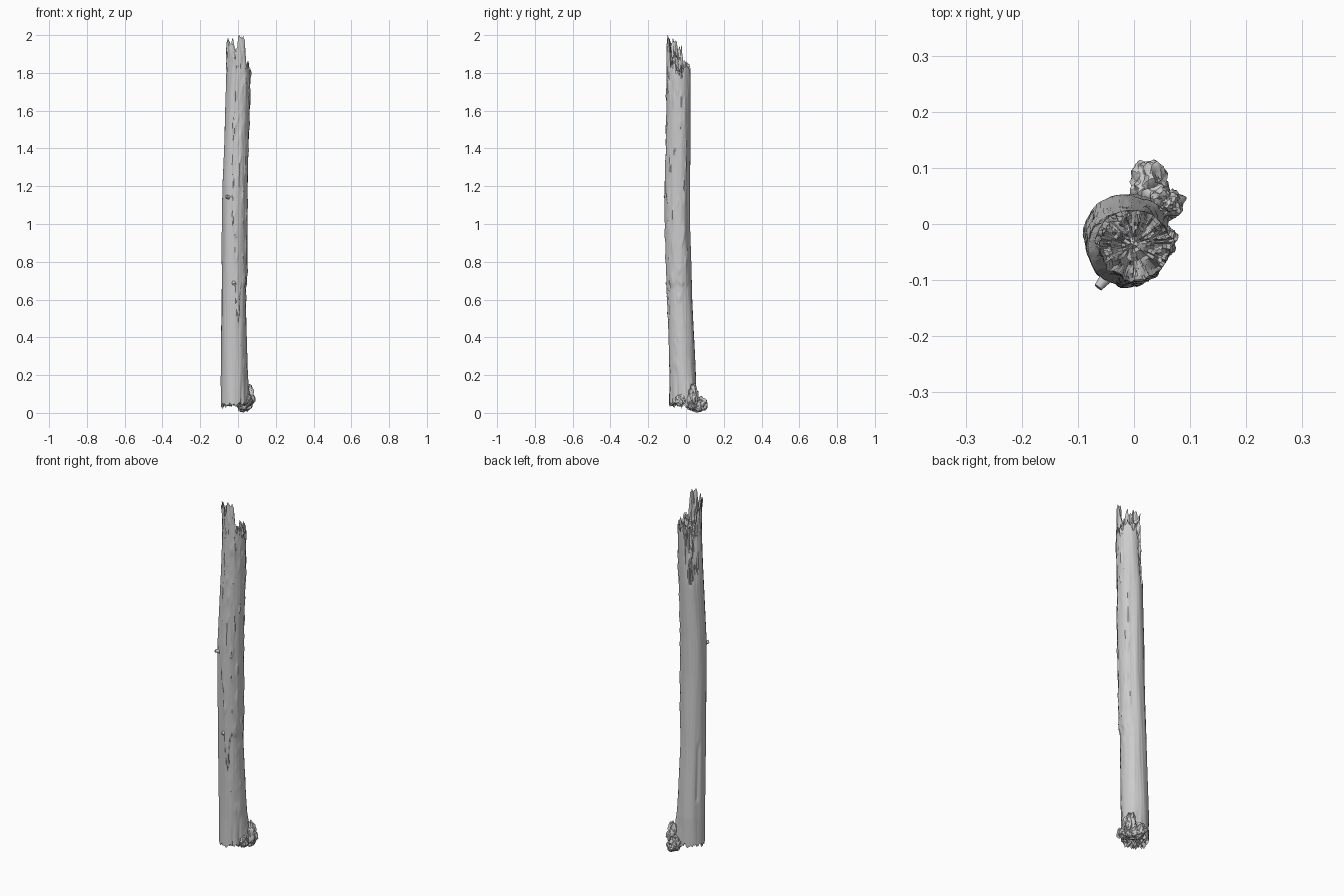
import bpy, bmesh, math, random
from mathutils import Vector, noise

random.seed(4)
if "Cube" in bpy.data.objects:
    bpy.data.objects.remove(bpy.data.objects["Cube"])

wood = bpy.data.materials.new("pale_grey_wood")
wood.use_nodes = True
wood.diffuse_color = (0.6, 0.6, 0.6, 1)
wood.node_tree.nodes["Principled BSDF"].inputs["Base Color"].default_value = wood.diffuse_color

SEG, RINGS, CAP = 96, 220, 9
# trunk axis: height, x, y, radius
AXIS = [(0, -.02, -.018, .070), (.2, -.02, -.018, .070), (.6, -.022, -.032, .065),
        (1, -.02, -.042, .064), (1.2, -.018, -.044, .064), (1.6, -.006, -.036, .062),
        (1.8, 0, -.036, .061), (2, -.004, -.038, .058)]
# broken rim: angle in degrees, height
RIM = [(-180, 1.93), (-140, 1.97), (-115, 1.96), (-98, 1.91), (-80, 1.98), (-55, 1.98),
       (-45, 1.86), (0, 1.80), (45, 1.84), (90, 1.80), (115, 1.70), (140, 1.72),
       (155, 1.87), (180, 1.93)]


def sample(table, t):
    """Linear interpolation in a sorted table."""
    for a, b in zip(table, table[1:]):
        if t <= b[0]:
            f = max(0, (t - a[0]) / (b[0] - a[0]))
            return [p + (q - p) * f for p, q in zip(a[1:], b[1:])]
    return table[-1][1:]


def n(x, y, z):
    return noise.noise(Vector((x, y, z)))


def step(lo, hi, t):
    f = min(1, max(0, (t - lo) / (hi - lo)))
    return f * f * (3 - 2 * f)


def bump(t, centre, width):
    return math.exp(-((t - centre) / width) ** 2)


def trunk_radius(deg, z):
    a = math.radians(deg)
    c, s = math.cos(a), math.sin(a)
    r = sample(AXIS, z)[2]
    r += .003 * n(c * 2, s * 2, z * 2.5) + .0012 * n(c * 9, s * 9, z * 3)
    # raised rough bark with a ragged edge on the front and right-hand side
    edge = -82 - 22 * step(.5, 1.3, z) + 9 * n(5, 2, z * 7)
    foot = .67 + .05 * n(c * 3, s * 3, 7) - .2 * bump(deg, -72, 9)
    bark = step(edge, edge + 5, deg) * (1 - step(25, 55, deg)) * step(foot, foot + .02, z)
    rough = max(0, n(c * 4, s * 4, z * 14) - .15)
    r += bark * (.005 + .009 * rough)
    r += .006 * rough * step(-75, -50, deg) * (1 - step(30, 60, deg)) * (1 - bark)
    # torn hollow below the broken rim
    torn = bump(deg, 128 + 10 * n(2, 2, z * 9), 30) * step(1.5, 1.62, z + .05 * n(c * 9, s * 9, 2))
    r -= torn * (.014 + .014 * n(c * 9, s * 9, z * 9))
    r += step(1.65, 1.95, z) * .006 * n(c * 7, s * 7, z * 12)
    # long scar low on the back
    r -= .005 * bump(deg, 150, 7) * step(.28, .31, z) * (1 - step(.58, .64, z))
    # flare and grooves at the foot
    low = 1 - step(.03, .26, z)
    r += low * bump(deg, 35, 32) * (.018 + .012 * n(c * 5, s * 5, z * 14))
    r -= .007 * low * bump(deg, -55, 7) + .006 * low * bump(deg, -25, 6)
    return r


def point(deg, z, f=1, height=None):
    cx, cy, _ = sample(AXIS, z)
    a, r = math.radians(deg), trunk_radius(deg, z) * f
    return Vector((cx + r * math.cos(a), cy + r * math.sin(a), z if height is None else height))


def finish(bm, name, angle=40):
    bmesh.ops.recalc_face_normals(bm, faces=bm.faces)
    mesh = bpy.data.meshes.new(name)
    bm.to_mesh(mesh)
    bm.free()
    ob = bpy.data.objects.new(name, mesh)
    bpy.context.collection.objects.link(ob)
    mesh.materials.append(wood)
    bpy.ops.object.select_all(action='DESELECT')
    ob.select_set(True)
    bpy.context.view_layer.objects.active = ob
    bpy.ops.object.shade_smooth_by_angle(angle=math.radians(angle))
    return ob


# trunk with jagged ends
angles = [i * 360 / SEG - 180 for i in range(SEG)]
top, bottom = [], []
for d in angles:
    c, s = math.cos(math.radians(d)), math.sin(math.radians(d))
    top.append(min(2, sample(RIM, d)[0] + .05 * n(c * 6, s * 6, 3) + random.uniform(-.012, .012)))
    bottom.append(.045 + .02 * n(c * 5, s * 5, 9) + random.uniform(-.006, .006))
peak = max(top)
top = [t + (2 - peak) * step(1.85, peak, t) for t in top]

bm = bmesh.new()
rows = []
for k in range(1, CAP):                       # underside, from the middle outwards
    f = k / CAP
    rows.append([point(d, b, f, .06 + (b - .06) * f ** 2 + .03 * n(f * 9 * math.cos(math.radians(d)),
                 f * 9 * math.sin(math.radians(d)), 1)) for d, b in zip(angles, bottom)])
for k in range(RINGS + 1):                    # side
    rows.append([point(d, b + (t - b) * k / RINGS) for d, b, t in zip(angles, bottom, top)])
for k in range(CAP - 1, 0, -1):               # broken top, from the rim inwards
    f = k / CAP
    row = []
    for d, t in zip(angles, top):
        c, s = f * math.cos(math.radians(d)), f * math.sin(math.radians(d))
        h = 1.80 + (t - 1.80) * f ** 2.5 + .07 * n(c * 4, s * 4, 5) + .03 * n(c * 9, s * 9, 8)
        row.append(point(d, t, f, min(h, 1.99)))
    rows.append(row)
rings = [[bm.verts.new(p) for p in row] for row in rows]
for lower, upper in zip(rings, rings[1:]):
    for i in range(SEG):
        j = (i + 1) % SEG
        bm.faces.new((lower[i], lower[j], upper[j], upper[i]))
for ring in (rings[0], rings[-1]):
    mid = bm.verts.new(sum((v.co for v in ring), Vector()) / SEG)
    for i in range(SEG):
        bm.faces.new((ring[i], ring[(i + 1) % SEG], mid))
finish(bm, "broken_trunk")


def chunk(name, centre, size, seed):
    """Ragged lump of torn root wood."""
    bm = bmesh.new()
    bmesh.ops.create_icosphere(bm, subdivisions=4, radius=1)
    for v in bm.verts:
        p = v.co.copy()
        k = 1 + .38 * n(p.x * 2 + seed, p.y * 2, p.z * 2) + .16 * n(p.x * 5, p.y * 5 + seed, p.z * 5)
        v.co = Vector([c + q * s * k for c, q, s in zip(centre, p, size)])
        v.co.z = max(v.co.z, 0)
    finish(bm, name, 32)


chunk("back_root", (.028, .068, .043), (.032, .043, .038), 1)
chunk("left_root", (.056, .036, .085), (.030, .027, .062), 5)
chunk("small_root", (.058, -.030, .065), (.018, .026, .030), 9)
chunk("inner_root", (.035, .035, .050), (.040, .035, .038), 13)


def twig(name, start, end, r1, r2):
    """Short tapered stub."""
    start, end = Vector(start), Vector(end)
    axis = end - start
    bm = bmesh.new()
    bmesh.ops.create_cone(bm, cap_ends=True, segments=10, radius1=r1, radius2=r2, depth=axis.length)
    turn = Vector((0, 0, 1)).rotation_difference(axis)
    for v in bm.verts:
        v.co = turn @ v.co + (start + end) / 2
    finish(bm, name)


twig("twig_stub", (-.045, -.090, 1.14), (-.064, -.113, 1.146), .013, .008)
twig("bark_knot", (-.02, -.088, .69), (-.02, -.106, .68), .016, .008)
